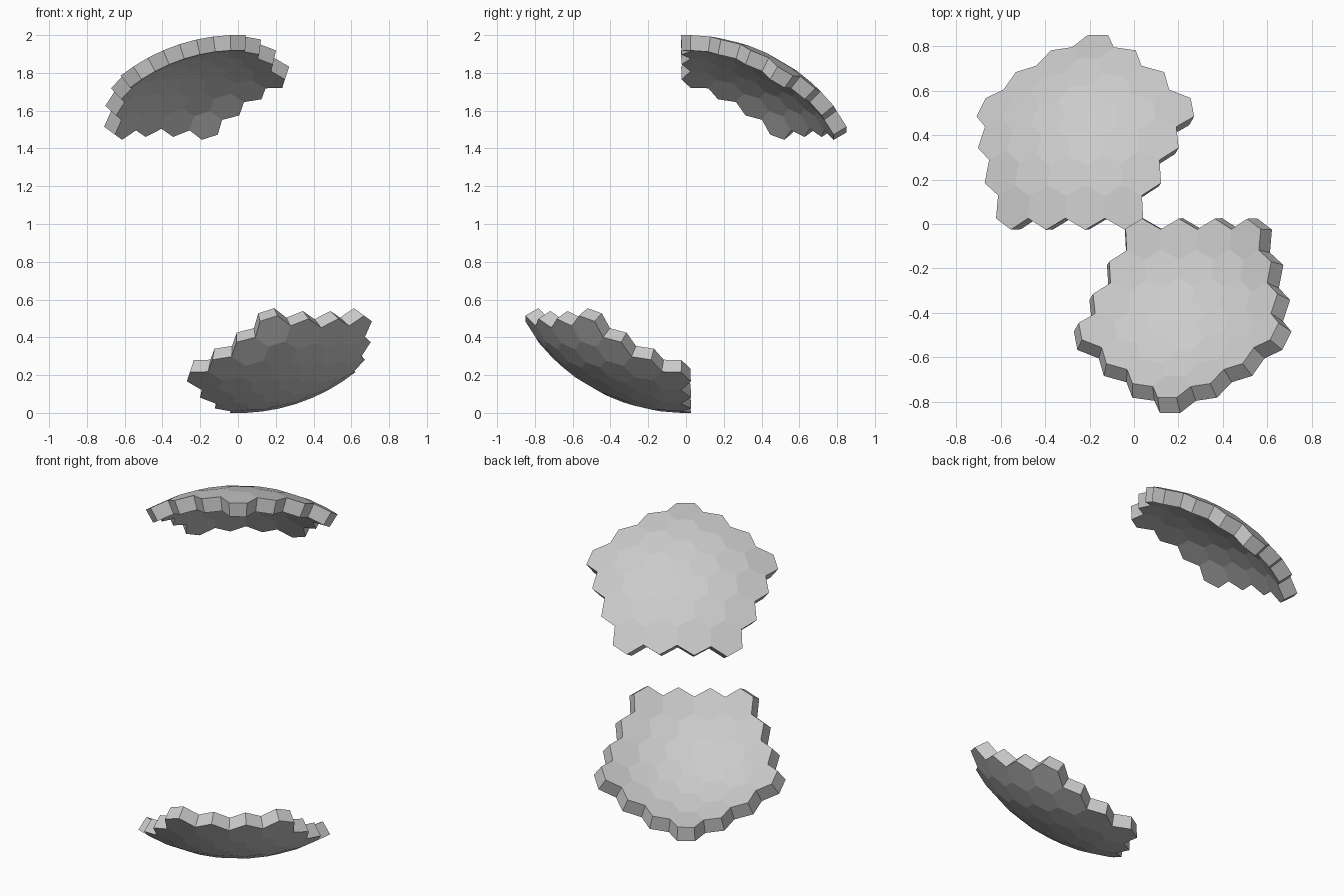
import bpy, bmesh
from math import cos, sin, radians, atan2
from mathutils import Vector

if "Cube" in bpy.data.objects:
    bpy.data.objects.remove(bpy.data.objects["Cube"])

FREQ = 7         # subdivisions of each icosahedron edge
RINGS = 3        # rings of hexagons around the centre pentagon
OUTER = 1.0012
INNER = 0.92

# Icosahedron corner at the patch centre, and its five neighbours
a = 1 / 5 ** 0.5
axis = Vector((2 * a * cos(radians(108)), a, 2 * a * sin(radians(108))))
u = (Vector((0, 1, 0)) - a * axis).normalized()
v = axis.cross(u)


def neighbour(k):
    t = radians(72 * k)
    return a * axis + 2 * a * (cos(t) * u + sin(t) * v)


def triangle_patch():
    """Five subdivided triangles around the centre, one ring larger than the shell."""
    bm = bmesh.new()
    n = RINGS + 1
    for k in range(5):
        e1 = (neighbour(k) - axis) / FREQ
        e2 = (neighbour(k + 1) - axis) / FREQ
        grid = {(i, j): bm.verts.new(axis + i * e1 + j * e2)
                for i in range(n + 1) for j in range(n + 1 - i)}
        for (i, j) in grid:
            if i + j < n:
                bm.faces.new((grid[i, j], grid[i + 1, j], grid[i, j + 1]))
            if i + j < n - 1:
                bm.faces.new((grid[i + 1, j], grid[i + 1, j + 1], grid[i, j + 1]))
    bmesh.ops.remove_doubles(bm, verts=bm.verts[:], dist=1e-4)
    return bm


def make_shell(name, sign):
    tri = triangle_patch()
    tri.faces.index_update()
    bm = bmesh.new()
    # One shell vertex per triangle, one flat cell per inner triangle vertex
    corner = {f: bm.verts.new(sign * OUTER * f.calc_center_median().normalized())
              for f in tri.faces}
    for vert in tri.verts:
        if vert.is_boundary:
            continue
        c = vert.co.normalized()
        p = c.orthogonal().normalized()
        q = c.cross(p)

        def angle(f):
            d = f.calc_center_median()
            return atan2((d - c * d.dot(c)).dot(q), (d - c * d.dot(c)).dot(p))
        bm.faces.new([corner[f] for f in sorted(vert.link_faces, key=angle)])
    tri.free()
    bmesh.ops.delete(bm, geom=[w for w in bm.verts if not w.link_faces], context='VERTS')
    # Thickness towards the sphere centre
    res = bmesh.ops.extrude_face_region(bm, geom=bm.faces[:], use_keep_orig=True)
    for g in res['geom']:
        if isinstance(g, bmesh.types.BMVert):
            g.co *= INNER / OUTER
    bmesh.ops.recalc_face_normals(bm, faces=bm.faces[:])
    me = bpy.data.meshes.new(name)
    bm.to_mesh(me)
    bm.free()
    ob = bpy.data.objects.new(name, me)
    ob.location = (0, 0, 1)
    bpy.context.collection.objects.link(ob)


# Two opposite curved panels of one hollow sphere
make_shell("upper_panel", 1)
make_shell("lower_panel", -1)
